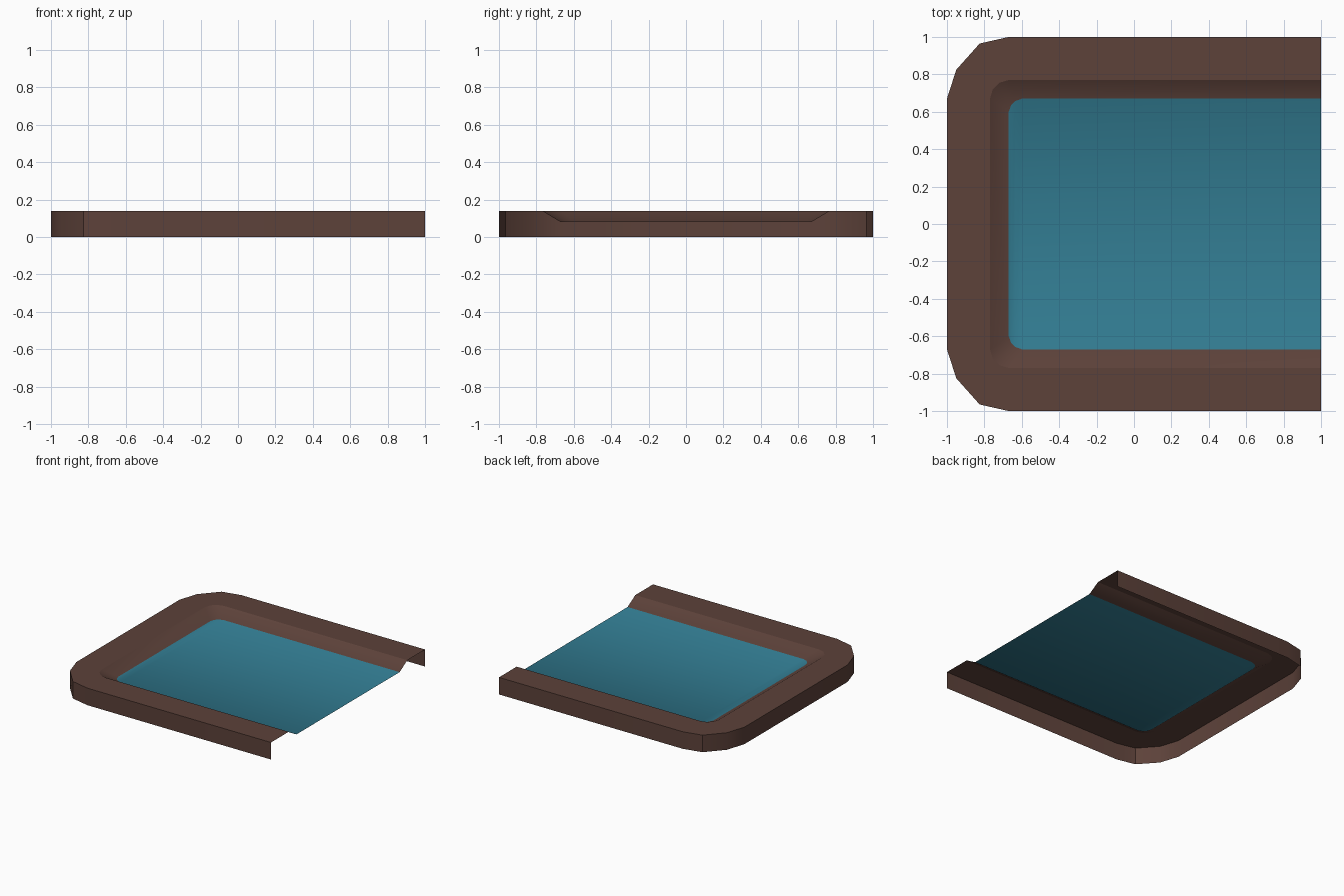
import bpy
import math

if "Cube" in bpy.data.objects:
    bpy.data.objects.remove(bpy.data.objects["Cube"])


def material(name, rgb):
    m = bpy.data.materials.new(name)
    m.diffuse_color = (*rgb, 1)
    m.use_nodes = True
    m.node_tree.nodes["Principled BSDF"].inputs["Base Color"].default_value = m.diffuse_color
    return m


earth = material("brown earth", (0.109, 0.054, 0.042))
blue = material("water blue", (0.032, 0.202, 0.287))


def ring(side, corner, z):
    """Open U-shaped outline, mirrored front to back, open at the +x end."""
    half = [(1, side)] + corner
    path = half + [(x, -y) for x, y in reversed(half)]
    return [(x, y, z) for x, y in path]


outer = [(-0.67, 1), (-0.825, 0.965), (-0.95, 0.825), (-1, 0.67)]
lip = [(-0.67, 0.77), (-0.72, 0.755), (-0.755, 0.72), (-0.77, 0.67)]
shore = [(-0.60, 0.67), (-0.635, 0.657), (-0.657, 0.635), (-0.67, 0.60)]
N = 10


def build(name, rings, mats, fill=False):
    verts = [v for r in rings for v in r]
    faces = []
    for k in range(len(rings) - 1):
        a, b = k * N, (k + 1) * N
        faces += [(a + i, a + i + 1, b + i + 1, b + i) for i in range(N - 1)]
    banks = len(faces)
    if fill:
        # strips across the innermost outline
        b = (len(rings) - 1) * N
        faces += [(b + i, b + i + 1, b + N - 2 - i, b + N - 1 - i)
                  for i in range(N // 2 - 1)]
    me = bpy.data.meshes.new(name)
    me.from_pydata(verts, [], faces)
    for m in mats:
        me.materials.append(m)
    for p in me.polygons:
        p.use_smooth = True
        p.material_index = 1 if p.index >= banks else 0
    ob = bpy.data.objects.new(name, me)
    bpy.context.collection.objects.link(ob)
    return ob


# Outer wall and flat top of the bank
rim = build("rim", [ring(1, outer, 0), ring(1, outer, 0.14),
                    ring(0.77, lip, 0.14)], [earth])
bpy.context.view_layer.objects.active = rim
rim.select_set(True)
bpy.ops.object.shade_smooth_by_angle(angle=math.radians(35))

# Sloping inner bank shading softly into the water surface
build("basin", [ring(0.77, lip, 0.14), ring(0.67, shore, 0.08)],
      [earth, blue], fill=True)
